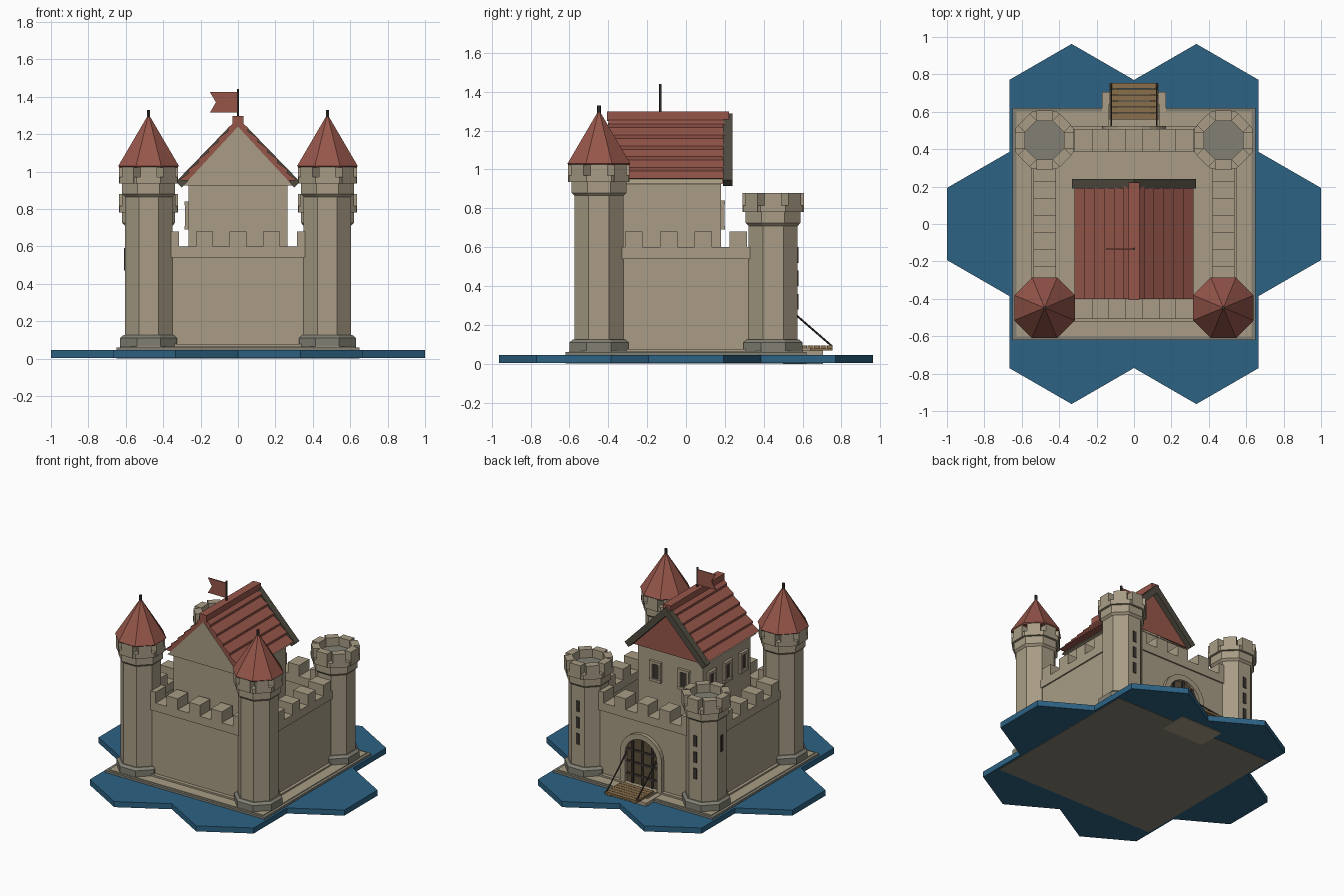
import bpy, bmesh, math
from mathutils import Matrix, Vector

if "Cube" in bpy.data.objects:
    bpy.data.objects.remove(bpy.data.objects["Cube"])


def material(name, rgb):
    lin = [((c / 255 + 0.055) / 1.055) ** 2.4 for c in rgb] + [1]
    m = bpy.data.materials.new(name)
    m.use_nodes = True
    m.diffuse_color = lin
    bsdf = next(n for n in m.node_tree.nodes if n.type == "BSDF_PRINCIPLED")
    bsdf.inputs["Base Color"].default_value = lin
    return m


STONE = material("tan stone", (168, 156, 133))
GREY = material("grey stone", (130, 128, 116))
ROOF = material("red roof", (150, 86, 74))
WATER = material("blue water", (45, 98, 131))
WOOD = material("bridge wood", (136, 110, 76))
TRIM = material("dark trim", (80, 75, 64))
DOOR = material("door brown", (92, 78, 60))
DARK = material("dark iron", (58, 53, 48))


def finish(name, bm, mat):
    bmesh.ops.recalc_face_normals(bm, faces=bm.faces)
    me = bpy.data.meshes.new(name)
    bm.to_mesh(me)
    bm.free()
    me.materials.append(mat)
    ob = bpy.data.objects.new(name, me)
    bpy.context.collection.objects.link(ob)
    return ob


def box(name, mat, x, y, z, turn=None):
    """Box between (low, high) pairs on each axis, then turned by a matrix."""
    bm = bmesh.new()
    bmesh.ops.create_cube(bm, size=1)
    for v in bm.verts:
        v.co = Vector([a[0] + (c + 0.5) * (a[1] - a[0]) for a, c in zip((x, y, z), v.co)])
    if turn:
        bm.transform(turn)
    return finish(name, bm, mat)


def extrude(bm, faces, vec):
    new = bmesh.ops.extrude_face_region(bm, geom=faces, use_keep_orig=True)["geom"]
    bmesh.ops.translate(bm, vec=vec, verts=[g for g in new if isinstance(g, bmesh.types.BMVert)])


def prism(name, mat, profile, y0, y1):
    """Front profile of (x, z) points pulled from y0 to y1."""
    bm = bmesh.new()
    face = bm.faces.new([bm.verts.new((x, y0, z)) for x, z in profile])
    extrude(bm, [face], (0, y1 - y0, 0))
    return finish(name, bm, mat)


def octagon(name, mat, x, y, z0, z1, a0, a1=None):
    """Eight-sided block, flats to the front; a0 and a1 are half widths."""
    a1 = a0 if a1 is None else a1
    k = 1 / math.cos(math.pi / 8)
    bm = bmesh.new()
    bmesh.ops.create_cone(bm, cap_ends=True, segments=8, radius1=a0 * k, radius2=a1 * k, depth=z1 - z0)
    bm.transform(Matrix.Translation((x, y, (z0 + z1) / 2)) @ Matrix.Rotation(math.pi / 8, 4, "Z"))
    return finish(name, bm, mat)


def rod(name, mat, p, q, r):
    p, q = Vector(p), Vector(q)
    bm = bmesh.new()
    bmesh.ops.create_cone(bm, cap_ends=True, segments=6, radius1=r, radius2=r, depth=(q - p).length)
    rot = (q - p).to_track_quat("Z", "Y").to_matrix().to_4x4()
    bm.transform(Matrix.Translation((p + q) / 2) @ rot)
    return finish(name, bm, mat)


# Moat: outline of six hexagons around a centre
HEX = 0.385
outline = []
for k in range(6):
    a = math.radians(60 * k)
    for da in (-30, 30):
        b = a + math.radians(da)
        outline.append((0.667 * math.cos(a) + HEX * math.cos(b), 0.667 * math.sin(a) + HEX * math.sin(b)))
    n = a + math.radians(30)
    outline.append((2 * HEX * math.cos(n), 2 * HEX * math.sin(n)))


def moat(name, mat, z0, z1, keep_rim):
    bm = bmesh.new()
    face = bm.faces.new([bm.verts.new((x, y, z0)) for x, y in outline])
    rim = bmesh.ops.inset_region(bm, faces=[face], thickness=0.026, use_even_offset=True)["faces"]
    drop = [f for f in bm.faces if (f in rim) != keep_rim]
    bmesh.ops.delete(bm, geom=drop, context="FACES")
    extrude(bm, bm.faces[:], (0, 0, z1 - z0))
    return finish(name, bm, mat)


moat("moat_rim", STONE, 0, 0.06, True)
moat("moat_water", WATER, 0.004, 0.045, False)
box("island", GREY, (-0.65, 0.65), (-0.62, 0.62), (0.001, 0.06))
box("island_top", STONE, (-0.628, 0.628), (-0.602, 0.602), (0.05, 0.065))
box("courtyard", STONE, (-0.55, 0.55), (-0.525, 0.525), (0.05, 0.077))

# Towers
TX, TY = 0.478, 0.448


def tower(side, front):
    x, y = TX * side, TY * (-1 if front else 1)
    top = 0.935 if front else 0.78
    octagon("tower_base", GREY, x, y, 0.05, 0.11, 0.152)
    octagon("tower_base_slope", GREY, x, y, 0.11, 0.125, 0.152, 0.135)
    octagon("tower_shaft", STONE, x, y, 0.06, top - 0.06, 0.127)
    octagon("tower_collar", STONE, x, y, top - 0.07, top - 0.055, 0.127, 0.141)
    octagon("tower_collar_band", STONE, x, y, top - 0.055, top, 0.141)
    octagon("tower_parapet", STONE, x, y, top, top + 0.035, 0.155)
    octagon("tower_floor", GREY, x, y, top + 0.03, top + 0.039, 0.104)
    for k in range(8):
        turn = Matrix.Translation((x, y, 0)) @ Matrix.Rotation(k * math.pi / 4, 4, "Z")
        box("tower_merlon", STONE, (0.104, 0.158), (-0.044, 0.044), (top, top + 0.1), turn)
    if front:
        octagon("tower_roof", ROOF, x, y, 1.03, 1.3, 0.162, 0.004)
        octagon("tower_roof_lip", ROOF, x, y, 1.022, 1.03, 0.155, 0.162)
        rod("tower_spire", DARK, (x, y, 1.28), (x, y, 1.33), 0.01)
    else:
        for z in (0.32, 0.44, 0.56):
            box("tower_slit", DARK, (x - 0.013, x + 0.013), (y + 0.12, y + 0.132), (z - 0.04, z + 0.04))


for side in (-1, 1):
    for front in (True, False):
        tower(side, front)
box("side_slit", DARK, (-TX - 0.132, -TX - 0.12), (TY - 0.013, TY + 0.013), (0.47, 0.59))

# Curtain walls with battlements
for s in (-1, 1):
    for name, h, z in (("wall", 0.05, (0.06, 0.54)), ("wall_band", 0.06, (0.54, 0.6))):
        box("cross_" + name, STONE, (-0.4, 0.4), (s * TY - h, s * TY + h), z)
        box("side_" + name, STONE, (s * TX - h, s * TX + h), (-0.37, 0.37), z)
    for c in (-0.36, -0.18, 0, 0.18, 0.36):
        box("cross_merlon", STONE, (c - 0.045, c + 0.045), (s * TY - 0.06, s * TY + 0.06), (0.59, 0.68))
    for c in (-0.27, -0.09, 0.09, 0.27):
        box("side_merlon", STONE, (s * TX - 0.06, s * TX + 0.06), (c - 0.045, c + 0.045), (0.59, 0.68))

# Keep with gables
box("keep", STONE, (-0.265, 0.265), (-0.37, 0.18), (0.07, 0.935))
prism("keep_gable", STONE, [(-0.292, 0.925), (0.292, 0.925), (0, 1.24)], -0.402, 0.185)

# Stepped roof, mirrored about the ridge
ROWS, EAVE, RIDGE = 6, Vector((0.315, 0.94)), Vector((0, 1.275))
half = []
for i in range(ROWS):
    low, high = EAVE.lerp(RIDGE, i / ROWS), EAVE.lerp(RIDGE, (i + 1) / ROWS)
    half += [(low.x + 0.003, low.y + 0.014), (high.x, high.y - 0.004)]
half[-1] = (0.004, RIDGE.y)
under = [(0.29, 0.927), (0, 1.235), (-0.29, 0.927)]
prism("keep_roof", ROOF, half + [(-x, z) for x, z in reversed(half)] + under, -0.4, 0.2)
box("ridge_cap", ROOF, (-0.03, 0.03), (-0.407, 0.222), (1.25, 1.298))
for s in (-1, 1):
    slope = [(0, 1.287), (0.332, 0.945), (0.3, 0.915), (0, 1.222)]
    prism("gable_trim", TRIM, [(s * x, z) for x, z in slope], 0.19, 0.24)

# Keep windows on the back and right side
for turn, depth, spots in ((0, 0.18, (-0.115, 0.115)), (90, 0.265, (-0.28, -0.095, 0.09))):
    rot = Matrix.Rotation(math.radians(turn), 4, "Z")
    for c in spots:
        for dx in (-0.034, 0.034):
            box("window_jamb", STONE, (c + dx - 0.01, c + dx + 0.01), (depth - 0.01, depth + 0.018), (0.7, 0.83), rot)
        for z in (0.7, 0.83):
            box("window_ledge", STONE, (c - 0.046, c + 0.046), (depth - 0.01, depth + 0.02), (z - 0.01, z + 0.01), rot)
        box("window_pane", DARK, (c - 0.03, c + 0.03), (depth, depth + 0.006), (0.7, 0.83), rot)

# Gate in the back wall
def arch(r):
    curve = [(r * math.cos(math.pi * i / 12), 0.29 + r * math.sin(math.pi * i / 12)) for i in range(13)]
    return [(r, 0.06)] + curve + [(-r, 0.06)]


prism("gate_arch", STONE, arch(0.17) + arch(0.13)[::-1], 0.48, 0.525)
prism("gate_door", DOOR, arch(0.135), 0.48, 0.503)
for x in (-0.08, 0, 0.08):
    box("gate_bar", DARK, (x - 0.008, x + 0.008), (0.5, 0.512), (0.07, 0.29 + math.sqrt(0.13 ** 2 - x * x)))
for z in (0.14, 0.23, 0.32):
    box("gate_crossbar", DARK, (-0.126, 0.126), (0.5, 0.51), (z - 0.008, z + 0.008))

# Landing and drawbridge
box("landing", STONE, (-0.17, 0.17), (0.5, 0.705), (0, 0.068))
box("landing_step", STONE, (-0.135, 0.135), (0.5, 0.64), (0.06, 0.078))
for i in range(6):
    y = 0.56 + i * 0.033
    box("bridge_plank", WOOD, (-0.13, 0.13), (y, y + 0.03), (0.078, 0.094))
for s in (-1, 1):
    box("bridge_beam", WOOD, (s * 0.1 - 0.012, s * 0.1 + 0.012), (0.56, 0.755), (0.068, 0.08))
    rod("bridge_chain", DARK, (s * 0.122, 0.51, 0.3), (s * 0.122, 0.752, 0.09), 0.005)

# Flag
rod("flag_pole", DARK, (0, -0.132, 1.28), (0, -0.132, 1.44), 0.007)
prism("flag", ROOF, [(0, 1.315), (0, 1.425), (-0.15, 1.425), (-0.118, 1.37), (-0.15, 1.315)], -0.136, -0.128)
